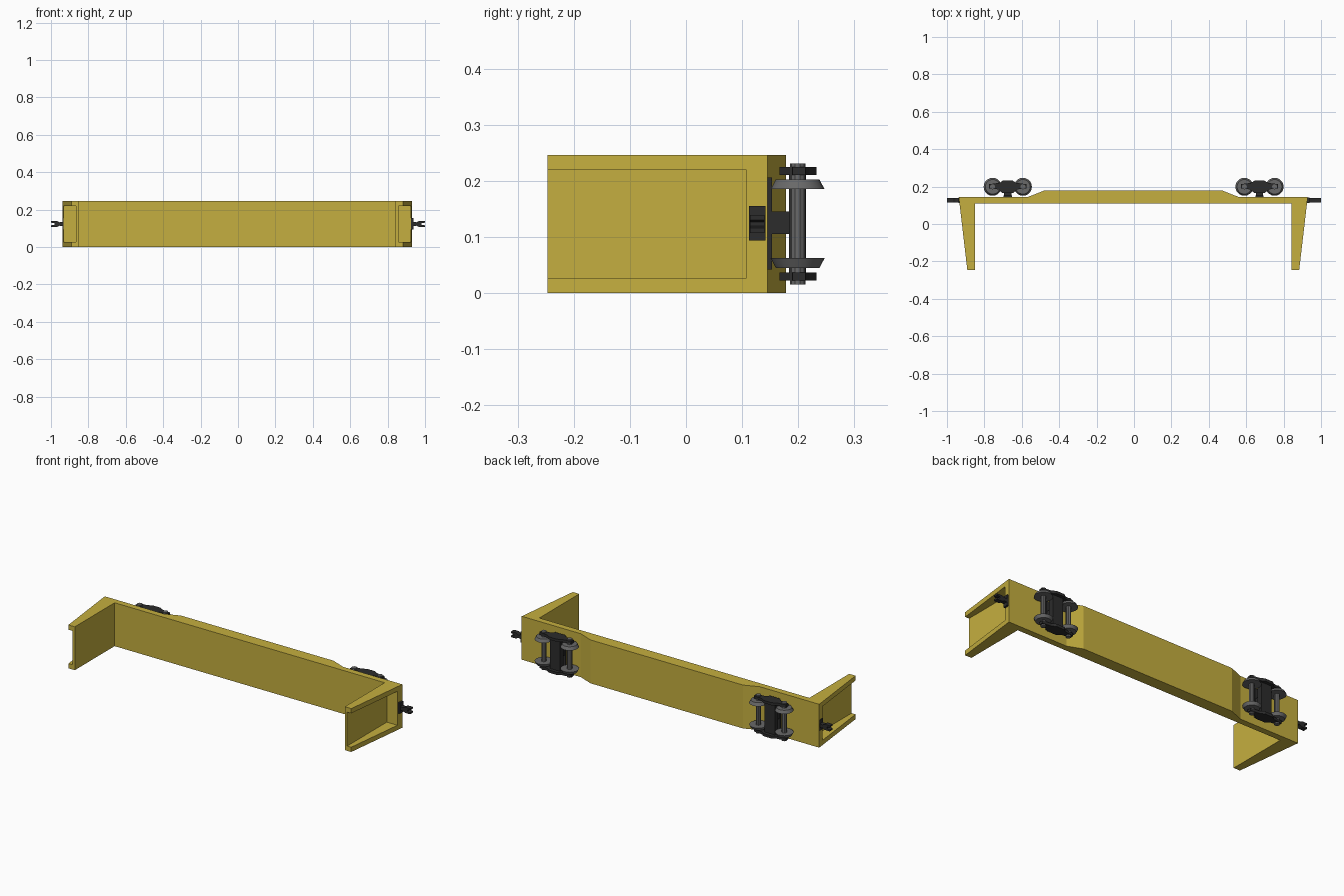
import bpy, bmesh
from math import pi
from mathutils import Matrix, Vector

if "Cube" in bpy.data.objects:
    bpy.data.objects.remove(bpy.data.objects["Cube"])

MID = 0.123          # centre of the car's width (z)
OX = -0.004          # slight lengthwise offset of the body


def material(name, rgb):
    m = bpy.data.materials.new(name)
    m.diffuse_color = (*rgb, 1)
    m.use_nodes = True
    m.node_tree.nodes["Principled BSDF"].inputs["Base Color"].default_value = m.diffuse_color
    return m


YELLOW = material("yellow_paint", (0.56, 0.43, 0.05))
DARK = material("dark_iron", (0.025, 0.025, 0.025))
STEEL = material("wheel_steel", (0.14, 0.14, 0.14))


def finish(name, bm, mat):
    bmesh.ops.recalc_face_normals(bm, faces=bm.faces)
    me = bpy.data.meshes.new(name)
    bm.to_mesh(me)
    bm.free()
    me.materials.append(mat)
    ob = bpy.data.objects.new(name, me)
    bpy.context.collection.objects.link(ob)
    return ob


def prism(name, pts, vec, mat):
    """Extrude a closed 3D outline along vec."""
    bm = bmesh.new()
    f = bm.faces.new([bm.verts.new(p) for p in pts])
    r = bmesh.ops.extrude_face_region(bm, geom=[f])
    bmesh.ops.translate(bm, vec=vec,
                        verts=[v for v in r["geom"] if isinstance(v, bmesh.types.BMVert)])
    return finish(name, bm, mat)


def box(name, lo, hi, mat):
    lo, hi = Vector(lo), Vector(hi)
    bm = bmesh.new()
    bmesh.ops.create_cube(bm, size=1, matrix=Matrix.Translation((lo + hi) / 2)
                          @ Matrix.Diagonal((*(hi - lo), 1)))
    return finish(name, bm, mat)


def lathe_z(name, x, y, z0, z1, r0, r1, n, mat):
    """Cylinder or cone standing along z."""
    bm = bmesh.new()
    bmesh.ops.create_cone(bm, cap_ends=True, segments=n, radius1=r0, radius2=r1,
                          depth=z1 - z0,
                          matrix=Matrix.Translation((x, y, (z0 + z1) / 2)))
    ob = finish(name, bm, mat)
    bpy.context.view_layer.objects.active = ob
    ob.select_set(True)
    bpy.ops.object.shade_smooth_by_angle(angle=pi / 6)
    ob.select_set(False)
    return ob


# body: half outline mirrored across x, extruded across the car's width
half = [(0.478, 0.178), (0.562, 0.145), (0.933, 0.145),
        (0.887, -0.247), (0.847, -0.247), (0.847, 0.11)]
outline = [(x + OX, y, 0) for x, y in half] + [(-x + OX, y, 0) for x, y in reversed(half)]
body = prism("car_body", outline, (0, 0, 0.246), YELLOW)

# hollow outer faces of the end bulkheads
for s in (-1, 1):
    xs = sorted((s * 0.862 + OX, s * 1.0 + OX))
    cut = box("bulkhead_recess_cutter", (xs[0], -0.3, 0.027), (xs[1], 0.108, 0.219), YELLOW)
    cut.hide_render = True
    mod = body.modifiers.new("recess", "BOOLEAN")
    mod.operation, mod.solver, mod.object = "DIFFERENCE", "EXACT", cut
    bpy.context.view_layer.objects.active = body
    bpy.ops.object.modifier_apply(modifier=mod.name)
    bpy.data.objects.remove(cut)

# bogies
AY = 0.199
side = [(0.025, 0.233), (0.045, 0.220), (0.100, 0.213), (0.100, 0.190),
        (0.050, 0.185), (0.030, 0.167)]
for cx in (-0.675, 0.671):
    # pivot plate, pivot block and bolster
    box("pivot_plate", (cx - 0.022, 0.143, 0.042), (cx + 0.022, 0.153, 0.206), DARK)
    box("pivot_block", (cx - 0.02, 0.15, 0.105), (cx + 0.02, 0.19, 0.145), DARK)
    box("bolster", (cx - 0.032, 0.184, 0.024), (cx + 0.032, 0.214, 0.222), DARK)
    # side frames
    for z in (0.022, 0.210):
        pts = [(cx + x, y, z) for x, y in side] + [(cx - x, y, z) for x, y in reversed(side)]
        prism("side_frame", pts, (0, 0, 0.015), DARK)
    # wheelsets with coned wheels, wide edge inward
    for dx in (-0.081, 0.081):
        x = cx + dx
        lathe_z("axle", x, AY, 0.015, 0.231, 0.014, 0.014, 10, STEEL)
        lathe_z("wheel", x, AY, 0.185, 0.202, 0.048, 0.039, 20, STEEL)
        lathe_z("wheel", x, AY, 0.045, 0.062, 0.039, 0.048, 20, STEEL)

# couplers: mounting plate and forked head
fork = [(0.92, 0.012), (0.955, 0.009), (0.968, 0.016), (1.0, 0.016),
        (1.0, 0.007), (0.982, 0.004)]
for s in (-1, 1):
    xs = sorted((s * 0.925, s * 0.938))
    box("coupler_plate", (xs[0], 0.112, 0.094), (xs[1], 0.142, 0.155), DARK)
    pts = [(s * x, 0.114, MID + z) for x, z in fork] + \
          [(s * x, 0.114, MID - z) for x, z in reversed(fork)]
    prism("coupler", pts, (0, 0.026, 0), DARK)
